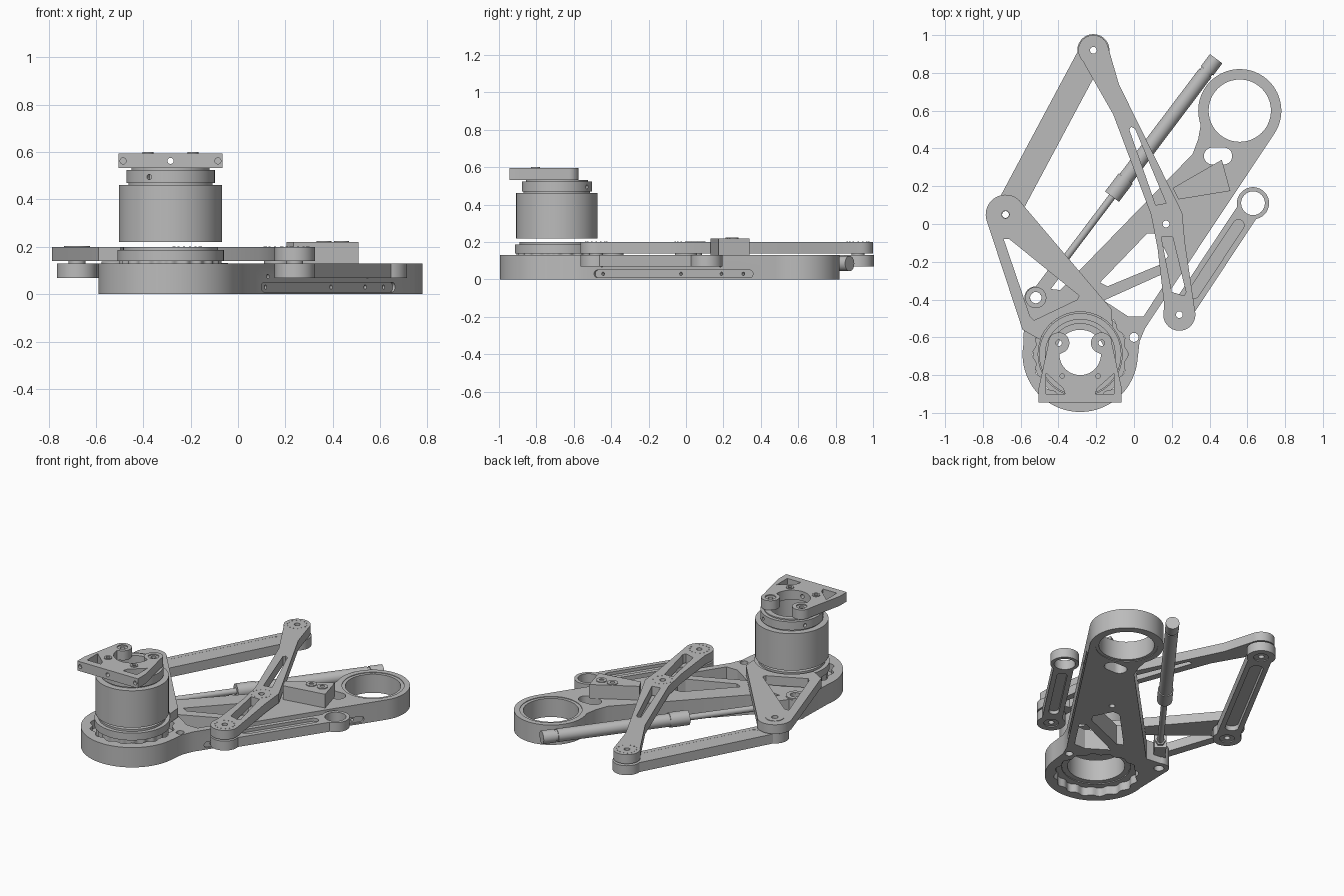
import bpy, bmesh, math
from mathutils import Matrix, Vector
from mathutils.geometry import convex_hull_2d

if "Cube" in bpy.data.objects:
    bpy.data.objects.remove(bpy.data.objects["Cube"])

grey = bpy.data.materials.new("machined_grey")
grey.diffuse_color = (0.5, 0.5, 0.5, 1)
grey.use_nodes = True
grey.node_tree.nodes["Principled BSDF"].inputs["Base Color"].default_value = grey.diffuse_color


# ---- profile helpers ----
def arc(x, y, r, a0, a1, n=24):
    return [(x + r * math.cos(math.radians(a0 + (a1 - a0) * i / n)),
             y + r * math.sin(math.radians(a0 + (a1 - a0) * i / n))) for i in range(n + 1)]


def circle(x, y, r, n=48):
    return arc(x, y, r, 0, 360, n)[:-1]


def hull(*circles):
    pts = [Vector(p) for c in circles for p in circle(*c, 32)]
    return [tuple(pts[i]) for i in convex_hull_2d(pts)]


def scallop(x, y, r, depth, lobes):
    n = lobes * 8
    return [(x + (r + depth * math.cos(lobes * t)) * math.cos(t),
             y + (r + depth * math.cos(lobes * t)) * math.sin(t))
            for t in (2 * math.pi * i / n for i in range(n))]


def dogbone(a, b, r, w):
    d = math.degrees(math.atan2(b[1] - a[1], b[0] - a[0]))
    k = math.degrees(math.asin(w / r))
    return arc(*a, r, d + k, d + 360 - k, 36) + arc(*b, r, d + 180 + k, d + 540 - k, 36)


def evaluated_mesh(ob):
    bpy.context.view_layer.update()
    return bpy.data.meshes.new_from_object(ob.evaluated_get(bpy.context.evaluated_depsgraph_get()))


def slab(name, outline, z0, z1, holes=(), matrix=None):
    """Extrude an outline with holes between two heights."""
    cu = bpy.data.curves.new(name, 'CURVE')
    cu.dimensions, cu.fill_mode, cu.extrude = '2D', 'BOTH', (z1 - z0) / 2
    for pts in [outline, *holes]:
        sp = cu.splines.new('POLY')
        sp.points.add(len(pts) - 1)
        for p, q in zip(sp.points, pts):
            p.co = (q[0], q[1], 0, 1)
        sp.use_cyclic_u = True
    tmp = bpy.data.objects.new("tmp", cu)
    bpy.context.collection.objects.link(tmp)
    me = evaluated_mesh(tmp)
    bpy.data.objects.remove(tmp)
    bm = bmesh.new()
    bm.from_mesh(me)
    bmesh.ops.remove_doubles(bm, verts=bm.verts, dist=1e-5)
    bmesh.ops.translate(bm, verts=bm.verts, vec=(0, 0, (z0 + z1) / 2))
    if matrix:
        bmesh.ops.transform(bm, verts=bm.verts, matrix=matrix)
    bmesh.ops.recalc_face_normals(bm, faces=bm.faces)
    bm.to_mesh(me)
    bm.free()
    me.materials.clear()
    me.materials.append(grey)
    ob = bpy.data.objects.new(name, me)
    bpy.context.collection.objects.link(ob)
    return ob


def ring(name, x, y, r, r_in, z0, z1):
    return slab(name, circle(x, y, r, 64), z0, z1, [circle(x, y, r_in)])


def rod(name, a, b, r, n=32):
    a, b = Vector(a), Vector(b)
    m = (b - a).to_track_quat('Z', 'Y').to_matrix().to_4x4()
    return slab(name, circle(0, 0, r, n), 0, (b - a).length, matrix=Matrix.Translation(a) @ m)


def cut(ob, cutter):
    cutter.hide_render = True
    mod = ob.modifiers.new("cut", 'BOOLEAN')
    mod.operation, mod.solver, mod.object = 'DIFFERENCE', 'EXACT', cutter
    me = evaluated_mesh(ob)
    ob.modifiers.clear()
    ob.data = me
    bpy.data.objects.remove(cutter)


# ---- key points ----
HUB, EYE = (-.285, -.69), (.56, .60)
TOP, LEFT, LOW, MID, TIP = (-.215, .92), (-.68, .05), (.24, -.48), (.17, 0), (.63, .11)
LUG = (-.52, -.39)

# ---- main arm with truss windows ----
outline = (arc(*HUB, .305, 170, 355, 48) + [(.03, -.62), (.06, -.55)]
           + arc(*EYE, .22, -33, 200, 48) + [(.34, .45), (.31, .37), (-.39, -.35)]
           + arc(*LUG, .06, 60, 190))
windows = [
    circle(*EYE, .185, 64),
    scallop(*HUB, .245, .009, 16),
    [(-.18, -.31), (-.14, -.33), (.15, -.21), (.18, -.17), (.12, -.05), (.07, -.05)],
    [(-.16, -.405), (.14, -.27), (.18, -.29), (.05, -.49), (-.03, -.49)],
    hull((.415, .36, .045), (.475, .36, .045)),
    circle(0, -.6, .024, 24), circle(*LUG, .03, 24), circle(*MID, .018, 24),
]
arm = slab("main_arm", outline, 0, .13, windows)

# recessed slot and screw holes along the right flank
p, q = Vector((.06, -.55, 0)), Vector((.745, .48, 0))
u = (q - p).normalized()
n = Vector((u.y, -u.x, 0))
flank = Matrix((u, Vector((0, 0, 1)), n)).transposed().to_4x4()
flank.translation = p
cut(arm, slab("slot_cutter", hull((.09, .03, .02), (1.07, .03, .02)), -.012, .05, matrix=flank))
for s, z in ((.12, .03), (.62, .03), (.88, .03), (1.02, .03), (.12, .075), (.88, .075)):
    cut(arm, slab("screw_cutter", circle(s, z, .009, 16), -.04, .05, matrix=flank))

ring("end_bearing", *EYE, .186, .165, .004, .126)

# ---- hub stack ----
ring("hub_seat", *HUB, .25, .205, .055, .075)
slab("hub_gear", scallop(*HUB, .208, .007, 20), .06, .14, [circle(*HUB, .17)])
ring("hub_flange", *HUB, .225, .17, .14, .187)
ring("hub_lip", *HUB, .2, .17, .187, .2)

# ---- motor ----
ring("motor_body", *HUB, .218, .13, .22, .462)
ring("motor_groove", *HUB, .178, .13, .462, .47)
collar = ring("motor_collar", *HUB, .187, .13, .47, .525)
for a in (-119, 59, 150):
    d = Vector((math.cos(math.radians(a)), math.sin(math.radians(a)), 0))
    c = Vector((*HUB, .495))
    cut(collar, rod("screw_cutter", c + d * .165, c + d * .22, .011, 16))
ring("motor_neck", *HUB, .165, .13, .525, .533)


# ---- top mounting plate ----
def flip(pts):
    return [(2 * HUB[0] - x, y) for x, y in reversed(pts)]


half = [(-.065, -.945), (-.065, -.87)] + arc(-.172, -.63, .056, -5, 230) + arc(*HUB, .11, 0, -88)
tri = [(-.105, -.79), (-.105, -.90), (-.205, -.90), (-.195, -.87)]
bore, pin = circle(-.172, -.63, .032), circle(-.19, -.805, .012, 20)
plate = slab("mounting_plate", half + flip(half), .533, .595,
             [tri, flip(tri), bore, flip(bore), pin, flip(pin)])
for dx in (-.2, 0, .2):
    end = -.7 if dx == 0 else -.925
    cut(plate, rod("bolt_cutter", (HUB[0] + dx, -1, .563), (HUB[0] + dx, end, .563), .013, 20))
for side in (-1, 1):
    ring("plate_bushing", HUB[0] + side * .113, -.63, .032, .016, .54, .588)
    ring("plate_boss", HUB[0] + side * .095, -.805, .024, .012, .59, .6)

# ---- crank from the hub to the left joint ----
slab("crank", arc(*LEFT, .105, 30, 195) + [(-.59, -.56)] + arc(*HUB, .225, 160, 40)
     + [(-.12, -.45)], .14, .2,
     [circle(*LEFT, .02, 24),
      [(-.69, -.08), (-.66, -.08), (-.29, -.38), (-.30, -.40), (-.53, -.51), (-.55, -.49)]])

# ---- long bent lever ----
slab("lever", arc(*TOP, .08, 10, 225) + [(-.11, .58), (.09, .05), (.125, -.13), (.16, -.43)]
     + arc(*LOW, .085, 180, 365) + [(.27, -.1), (.255, .06), (-.08, .74)], .14, .2,
     [circle(*TOP, .018, 24), circle(*MID, .018, 24), circle(*LOW, .018, 24),
      [(-.025, .50), (-.015, .515), (.005, .505), (.17, .11), (.115, .10)],
      [(.145, -.07), (.205, -.07), (.275, -.36), (.265, -.38), (.20, -.36)]])


# ---- lower links with recessed pockets ----
def link(name, a, b, r, w, ra, rb, web):
    va, vb = Vector(a), Vector(b)
    d = (vb - va).normalized()
    ends = [va + d * .14, vb - d * .14]
    k = w - .03
    slot = hull(*[(e.x, e.y, k) for e in ends])
    slab(name, dogbone(a, b, r, w), .068, .13, [slot, circle(*a, ra, 32), circle(*b, rb, 32)])
    slab(name + "_web", hull(*[(e.x, e.y, k + .003) for e in ends]), *web)


link("rear_link", LEFT, TOP, .085, .07, .045, .045, (.10, .1295))
link("front_link", LOW, TIP, .085, .06, .045, .063, (.09, .11))

# joint bearings, spacers and small bolt circles
for x, y in (LEFT, TOP, LOW):
    ring("joint_bearing", x, y, .046, .018, .074, .126)
    ring("joint_spacer", x, y, .035, .018, .12, .142)
ring("joint_spacer", *MID, .06, .018, .12, .142)
ring("joint_cap", *LEFT, .055, .02, .199, .203)
for x, y in (TOP, LOW, MID):
    for c in circle(x, y, .058, 14):
        slab("joint_screw", circle(*c, .004, 8), .199, .202)

# ---- stop block with two bolts ----
slab("stop_block", [(.205, .19), (.235, .13), (.51, .175), (.465, .34)], .13, .22)
for x, y in ((.363, .243), (.437, .25)):
    ring("block_bolt", x, y, .032, .014, .218, .225)

# ---- linear actuator ----
A, B = Vector((*LUG, .085)), Vector((.435, .875, .085))
axis = (B - A).normalized()
for name, s, e, r in (("piston_rod", .1, .72, .019), ("cylinder_collar", .67, .79, .046),
                      ("cylinder_body", .78, 1.49, .040), ("cylinder_groove", 1.48, 1.51, .035),
                      ("cylinder_cap", 1.505, (B - A).length, .041), ("rod_nut", .16, .19, .03)):
    rod(name, A + axis * s, A + axis * e, r, 6 if name == "rod_nut" else 32)
turn = Matrix.Translation((*LUG, 0)) @ Matrix.Rotation(math.atan2(axis.y, axis.x), 4, 'Z')
slab("rod_clevis", [(.05, -.036), (.17, -.036), (.17, .036), (.05, .036)], .045, .13, matrix=turn)
ring("rod_eye", *LUG, .056, .03, .1, .138)

# ---- shading ----
bpy.ops.object.select_all(action='SELECT')
bpy.context.view_layer.objects.active = arm
bpy.ops.object.shade_smooth_by_angle(angle=math.radians(30))
